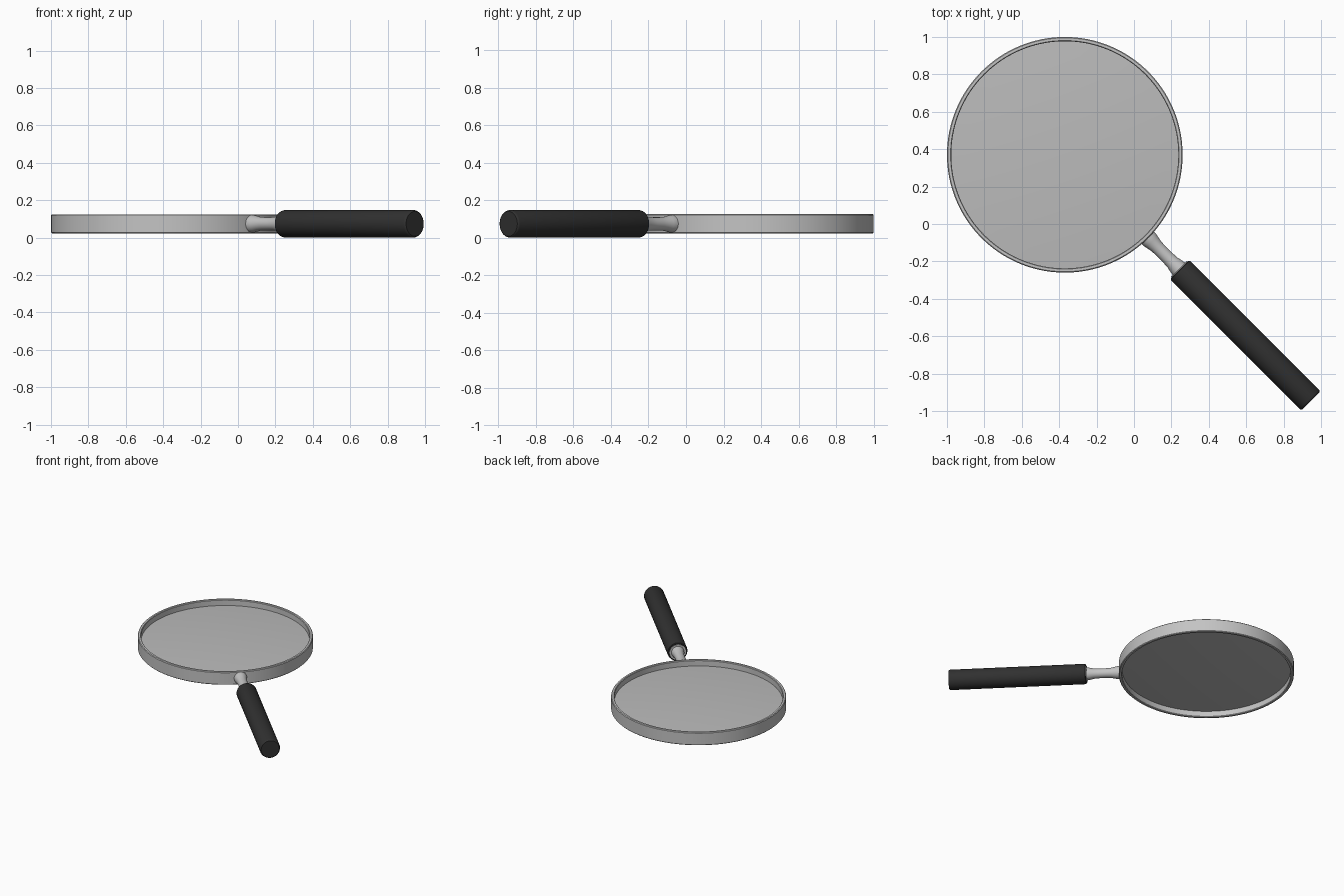
import bpy, math
from mathutils import Matrix, Vector

if "Cube" in bpy.data.objects:
    bpy.data.objects.remove(bpy.data.objects["Cube"])

ZC = 0.074                      # mid height of everything
RING = Vector((-0.37, 0.37, ZC))


def mat(name, c, a=1.0):
    m = bpy.data.materials.new(name)
    m.diffuse_color = (c, c, c, a)
    m.use_nodes = True
    m.node_tree.nodes["Principled BSDF"].inputs["Base Color"].default_value = m.diffuse_color
    return m


metal = mat("brushed_metal", 0.55)
black = mat("black_grip", 0.03)
glass = mat("lens_glass", 0.5, 0.7)


def lathe(name, profile, material, matrix, seg=96, closed=False):
    """Revolve (radius, height) points around local z; radius 0 makes a pole."""
    verts, rings, faces = [], [], []
    for r, h in profile:
        if r == 0:
            rings.append([len(verts)] * seg)
            verts.append((0, 0, h))
        else:
            rings.append(list(range(len(verts), len(verts) + seg)))
            verts += [(r * math.cos(2 * math.pi * i / seg),
                       r * math.sin(2 * math.pi * i / seg), h) for i in range(seg)]
    pairs = list(zip(rings, rings[1:])) + ([(rings[-1], rings[0])] if closed else [])
    for a, b in pairs:
        for i in range(seg):
            j = (i + 1) % seg
            faces.append(list(dict.fromkeys((a[i], a[j], b[j], b[i]))))
    me = bpy.data.meshes.new(name)
    me.from_pydata(verts, [], faces)
    me.materials.append(material)
    ob = bpy.data.objects.new(name, me)
    bpy.context.collection.objects.link(ob)
    ob.matrix_world = matrix
    bpy.ops.object.select_all(action='DESELECT')
    ob.select_set(True)
    bpy.context.view_layer.objects.active = ob
    bpy.ops.object.shade_smooth_by_angle(angle=math.radians(35))
    return ob


flat = Matrix.Translation(RING)
# local z runs along the handle diagonal, measured from the origin
axis = Vector((1, -1, 0)).normalized()
along = Matrix.Translation((0, 0, ZC)) @ axis.to_track_quat('Z', 'Y').to_matrix().to_4x4()

# rim with lightly chamfered edges
lathe("rim", [(0.607, -0.046), (0.611, -0.051), (0.625, -0.051), (0.63, -0.046),
              (0.63, 0.046), (0.625, 0.051), (0.611, 0.051), (0.607, 0.046)],
      metal, flat, 128, closed=True)

# shallow convex lens
dome = [(0.609 * k / 8, 0.02 * (1 - (k / 8) ** 2) + 0.004) for k in range(9)]
lathe("lens", [(r, -h) for r, h in dome] + dome[::-1], glass, flat, 128)

# waisted neck between rim and grip
lathe("neck", [(0, 0.09), (0.047, 0.09), (0.047, 0.115), (0.043, 0.135), (0.037, 0.165),
               (0.035, 0.20), (0.035, 0.25), (0.037, 0.29), (0.044, 0.32),
               (0.047, 0.345), (0, 0.37)], metal, along, 48)

# grip, and the metal end plate where the neck enters it
lathe("grip", [(0, 0.345), (0.066, 0.345), (0.071, 0.349), (0.0735, 0.358),
               (0.0735, 1.325), (0.071, 1.333), (0.066, 1.337), (0, 1.337)],
      black, along, 64)
lathe("grip_collar", [(0, 0.35), (0.06, 0.35), (0.06, 0.34), (0, 0.34)], metal, along, 48)
